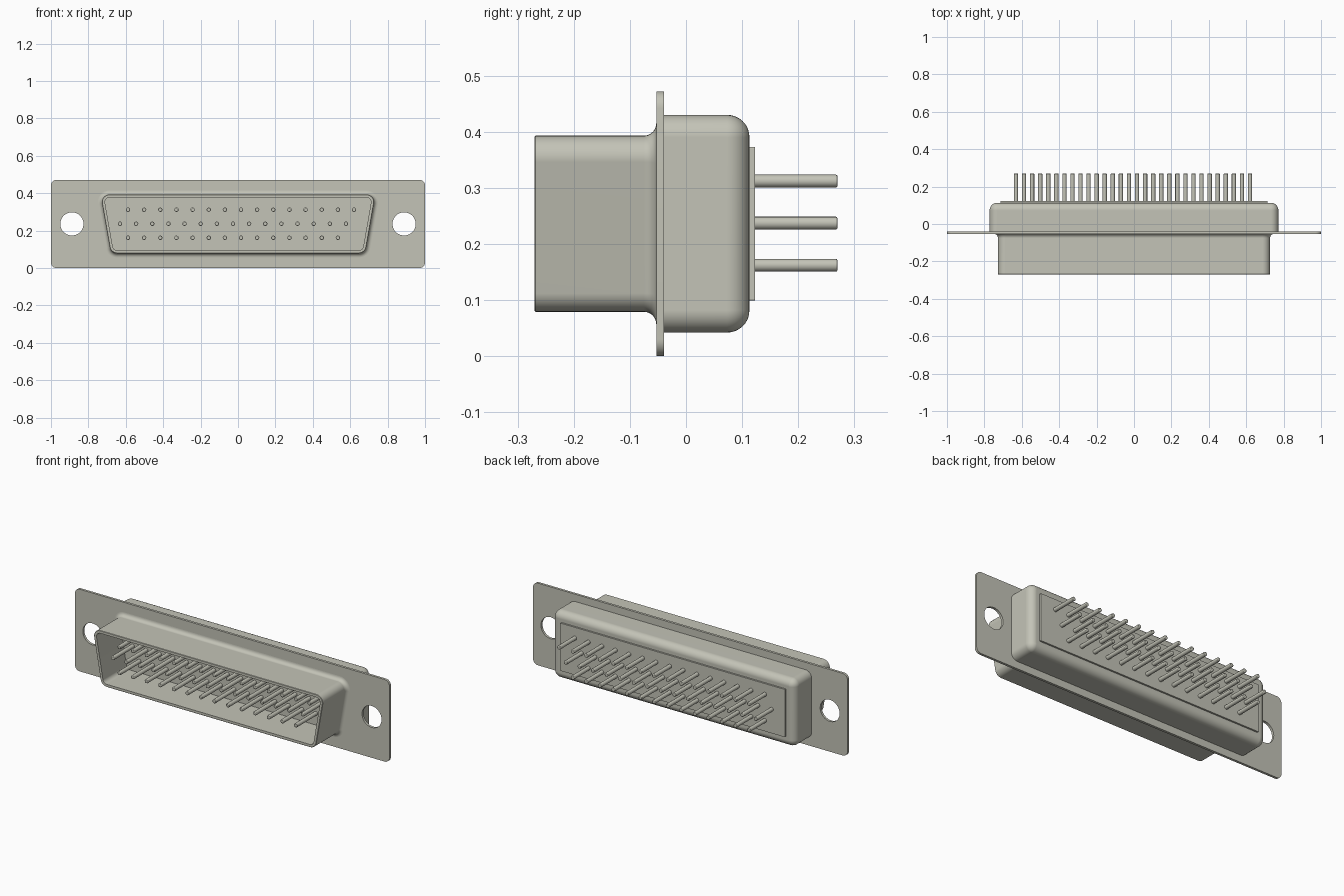
import bpy
import bmesh
from math import cos, sin, pi, radians

cube = bpy.data.objects.get("Cube")
if cube:
    bpy.data.objects.remove(cube)

# Single warm grey metal
metal = bpy.data.materials.new("warm_grey_metal")
metal.use_nodes = True
colour = (0.55, 0.55, 0.475, 1)
metal.diffuse_color = colour
metal.node_tree.nodes["Principled BSDF"].inputs["Base Color"].default_value = colour

MID_Z = 0.236


def finish(obj):
    obj.data.materials.clear()
    obj.data.materials.append(metal)
    bpy.ops.object.select_all(action='DESELECT')
    obj.select_set(True)
    bpy.context.view_layer.objects.active = obj
    bpy.ops.object.shade_smooth_by_angle(angle=radians(35))
    return obj


def outline(top, bottom, half_height, radius, corner, tilt=0, steps=8):
    """Rounded trapezoid; radius may differ from corner to offset it in or out."""
    t = radians(tilt)
    hx_top = top - corner * (1 + sin(t)) / cos(t)
    hx_bot = bottom - corner * (1 - sin(t)) / cos(t)
    hz = half_height - corner
    arcs = [(hx_top, hz, -t, pi / 2), (-hx_top, hz, pi / 2, pi + t),
            (-hx_bot, -hz, pi + t, 1.5 * pi), (hx_bot, -hz, 1.5 * pi, 2 * pi - t)]
    points = []
    for cx, cz, start, end in arcs:
        for i in range(steps + 1):
            a = start + (end - start) * i / steps
            points.append((cx + radius * cos(a), cz + radius * sin(a)))
    return points


def loft(name, shape, rings, cap_start=False):
    """Join outlines of given (radius, y) and close the last one."""
    bm = bmesh.new()
    loops = [[bm.verts.new((x, y, z + MID_Z)) for x, z in outline(*shape[:3], r, *shape[3:])]
             for r, y in rings]
    for a, b in zip(loops, loops[1:]):
        for i in range(len(a)):
            j = (i + 1) % len(a)
            bm.faces.new((a[i], a[j], b[j], b[i]))
    bm.faces.new(loops[-1])
    if cap_start:
        bm.faces.new(loops[0])
    bmesh.ops.recalc_face_normals(bm, faces=bm.faces[:])
    mesh = bpy.data.meshes.new(name)
    bm.to_mesh(mesh)
    bm.free()
    obj = bpy.data.objects.new(name, mesh)
    bpy.context.collection.objects.link(obj)
    finish(obj)
    obj.modifiers.new("even_shading", 'WEIGHTED_NORMAL').keep_sharp = True
    return obj


# Mounting flange with two screw holes
curve = bpy.data.curves.new("mounting_flange", 'CURVE')
curve.dimensions = '2D'
curve.fill_mode = 'BOTH'
curve.extrude = 0.007
holes = [[(cx + 0.062 * cos(k * pi / 24), 0.062 * sin(k * pi / 24)) for k in range(48)]
         for cx in (-0.888, 0.888)]
for points in [outline(1, 1, MID_Z, 0.03, 0.03)] + holes:
    spline = curve.splines.new('POLY')
    spline.points.add(len(points) - 1)
    for p, (x, z) in zip(spline.points, points):
        p.co = (x, z, 0, 1)
    spline.use_cyclic_u = True
flange = bpy.data.objects.new("mounting_flange", curve)
bpy.context.collection.objects.link(flange)
flange.location = (0, -0.046, MID_Z)
flange.rotation_euler = (pi / 2, 0, 0)
flange.select_set(True)
bpy.context.view_layer.objects.active = flange
bpy.ops.object.convert(target='MESH')
finish(bpy.context.object)

# Hollow tapered front shell, flaring into the flange
R, FLARE, WALL = 0.04, 0.022, 0.016
rings = [(R + FLARE * (1 - sin(a)), -0.053 - FLARE * (1 - cos(a)))
         for a in [k * pi / 16 for k in range(9)]]
rings += [(R, -0.268), (R - 0.002, -0.27), (R - WALL, -0.27), (R - WALL, -0.056)]
loft("front_shell", (0.735, 0.68, 0.157, R, 10), rings)

# Rear housing with a rounded back edge
E = 0.04
rings = [(E, -0.04)]
rings += [(0.001 + (E - 0.001) * cos(a), 0.113 - E + E * sin(a))
          for a in [k * pi / 16 for k in range(9)]]
loft("rear_housing", (0.772, 0.772, 0.194, E), rings, cap_start=True)

# Rear insulator plate
loft("rear_plate", (0.715, 0.715, 0.137, 0.003), [(0.003, 0.1), (0.003, 0.123)], cap_start=True)

# Three staggered rows of contact pins, running right through
bpy.ops.mesh.primitive_cylinder_add(vertices=16, radius=0.0115, depth=0.51,
                                    rotation=(pi / 2, 0, 0))
pin = bpy.context.object
pin.name = "contact_pin"
bevel = pin.modifiers.new("rounded_ends", 'BEVEL')
bevel.width = 0.003
bevel.segments = 2
bevel.limit_method = 'ANGLE'
bevel.angle_limit = radians(60)
finish(pin)
PITCH = 0.0863
first = True
for start, count, z in ((-0.588, 15, 0.312), (-0.631, 15, 0.237), (-0.588, 14, 0.162)):
    for i in range(count):
        obj = pin if first else pin.copy()
        if not first:
            bpy.context.collection.objects.link(obj)
        first = False
        obj.location = (start + i * PITCH, 0.015, z)
